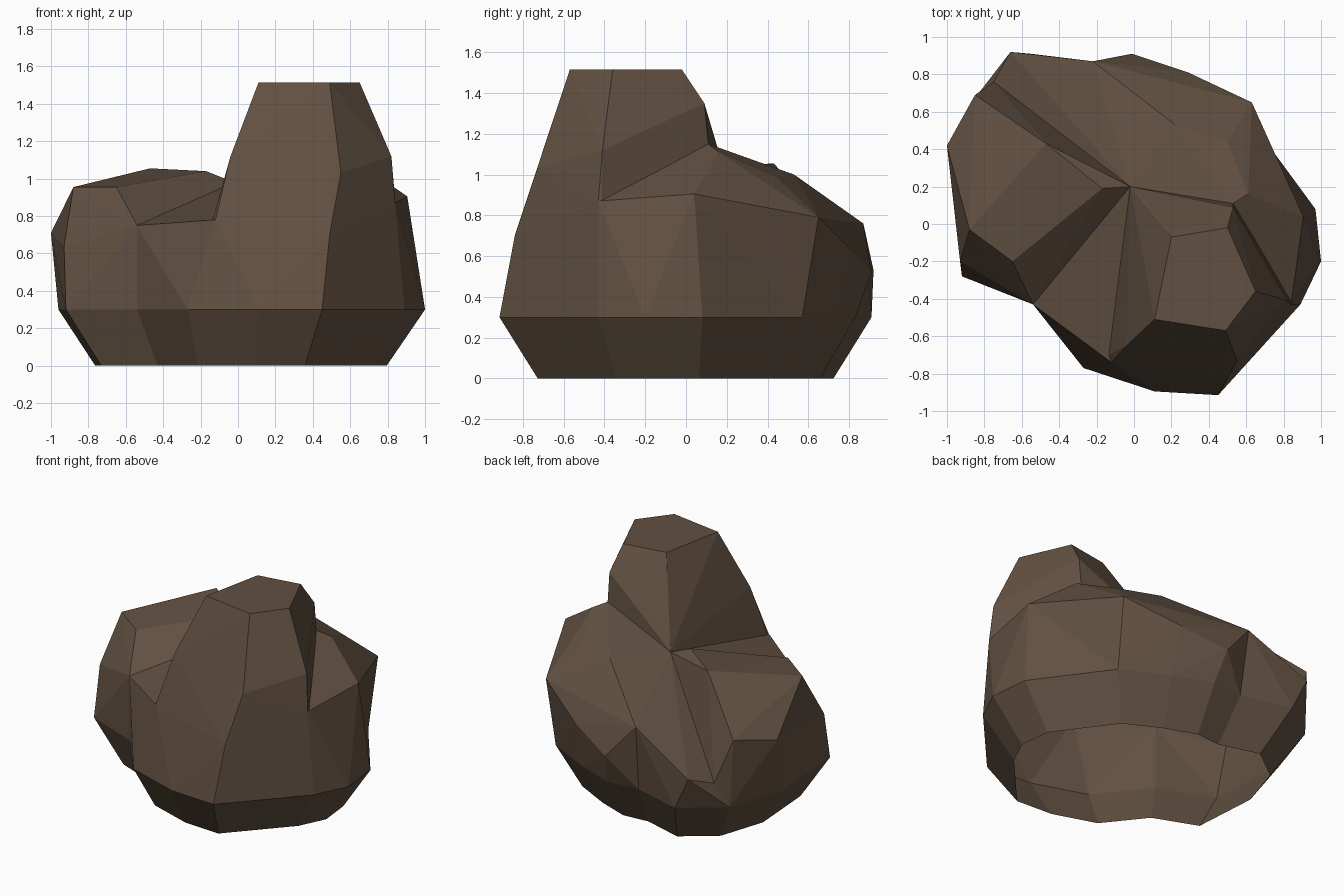
import bpy, bmesh

if "Cube" in bpy.data.objects:
    bpy.data.objects.remove(bpy.data.objects["Cube"])

stone = bpy.data.materials.new("brown stone")
stone.diffuse_color = (0.12, 0.08, 0.053, 1)
stone.use_nodes = True
stone.node_tree.nodes["Principled BSDF"].inputs["Base Color"].default_value = stone.diffuse_color

# Widest outline of the boulder at z = 0.3, counter-clockwise from the front
RIM_Z, FOOT = 0.3, 0.795
rim = [(.45, -.915), (.89, -.43), (1, -.2), (.97, .08), (.61, .57), (.3, .73),
       (.03, .83), (-.2, .81), (-.55, .91), (-.83, .7), (-.96, .3),
       (-.92, -.28), (-.54, -.43), (-.27, -.77), (.11, -.895)]


def finish(bm, name):
    bmesh.ops.recalc_face_normals(bm, faces=bm.faces)
    me = bpy.data.meshes.new(name)
    bm.to_mesh(me)
    bm.free()
    me.materials.append(stone)
    ob = bpy.data.objects.new(name, me)
    bpy.context.collection.objects.link(ob)
    return ob


def chunk(name, points, rim_ids):
    """Convex stone block standing on part of the rim, reaching to the core."""
    bm = bmesh.new()
    for p in points + [(*rim[i], RIM_Z) for i in rim_ids] + [(0, 0, .15)]:
        bm.verts.new(p)
    bmesh.ops.convex_hull(bm, input=bm.verts[:])
    bmesh.ops.delete(bm, geom=[v for v in bm.verts if not v.link_faces], context='VERTS')
    return finish(bm, name)


# Tapered base
bm = bmesh.new()
low = [bm.verts.new((x * FOOT, y * FOOT, 0)) for x, y in rim]
high = [bm.verts.new((x, y, RIM_Z)) for x, y in rim]
n = len(rim)
for i in range(n):
    j = (i + 1) % n
    bm.faces.new((low[i], low[j], high[j], high[i]))
bm.faces.new(low[::-1])
bm.faces.new(high)
boulder = finish(bm, "boulder")

# Points shared by neighbouring chunks
valley = (-.02, .2, .98)
shelf_left = (-.54, -.43, .75)
shelf_right = (-.12, -.74, .78)
notch = (.84, -.43, .87)
saddle = (.53, .11, 1.15)
ridge = [(.22, .53, 1.0), (-.22, .87, .76)]
groove = (-.75, .76, .47)
shoulder = [(.61, .16, 1.11), (.5, .44, .99), (.905, .04, .905)]

chunks = [
    # Tall front peak
    chunk("tall_peak",
          [(.11, -.51, 1.515), (.49, -.57, 1.515), (.65, -.36, 1.515), (.5, -.02, 1.515),
           (.2, -.07, 1.515), (-.04, -.65, 1.12), (.55, -.73, 1.03), (.49, -.84, .7),
           (.82, -.41, 1.12), (.53, .09, 1.35), (.04, .14, 1.11),
           shelf_right, notch, saddle, valley], [13, 14, 0, 1]),
    # Low shelf between peak and left lobe
    chunk("front_shelf", [shelf_left, shelf_right, valley], [12, 13]),
    # Left lobe
    chunk("left_lobe",
          [(-.65, -.2, .955), (-.17, .19, 1.04), (-.47, .43, 1.055), (-.88, -.03, .955),
           (-1, .42, .71), (-.93, -.2, .64), (-.85, .69, .77),
           shelf_left, valley, groove], [9, 10, 11, 12]),
    # Sloping back slab
    chunk("back_slab", [saddle, valley, groove, (-.66, .92, .53)] + ridge, [7, 8, 9]),
    # Right lobe and rear lobe
    chunk("right_lobe", [saddle, notch] + shoulder, [1, 2, 3, 4]),
    chunk("rear_lobe", [saddle, (.63, .65, .79), (.29, .81, .63), (-.01, .91, .52)]
          + shoulder + ridge, [4, 5, 6, 7]),
]

# Fuse the chunks into one skin
for c in chunks:
    mod = boulder.modifiers.new(c.name, 'BOOLEAN')
    mod.operation, mod.solver, mod.object = 'UNION', 'EXACT', c
deps = bpy.context.evaluated_depsgraph_get()
skin = bpy.data.meshes.new_from_object(boulder.evaluated_get(deps))
boulder.modifiers.clear()
boulder.data = skin
for c in chunks:
    bpy.data.objects.remove(c)

# Open the underside and drop any leftover inner pockets
bm = bmesh.new()
bm.from_mesh(skin)
bmesh.ops.remove_doubles(bm, verts=bm.verts[:], dist=0.004)
bmesh.ops.delete(bm, geom=[f for f in bm.faces if f.calc_center_median().z < .01],
                 context='FACES')
bmesh.ops.dissolve_limit(bm, angle_limit=0.02, verts=bm.verts[:], edges=bm.edges[:])
bm.to_mesh(skin)
bm.free()
